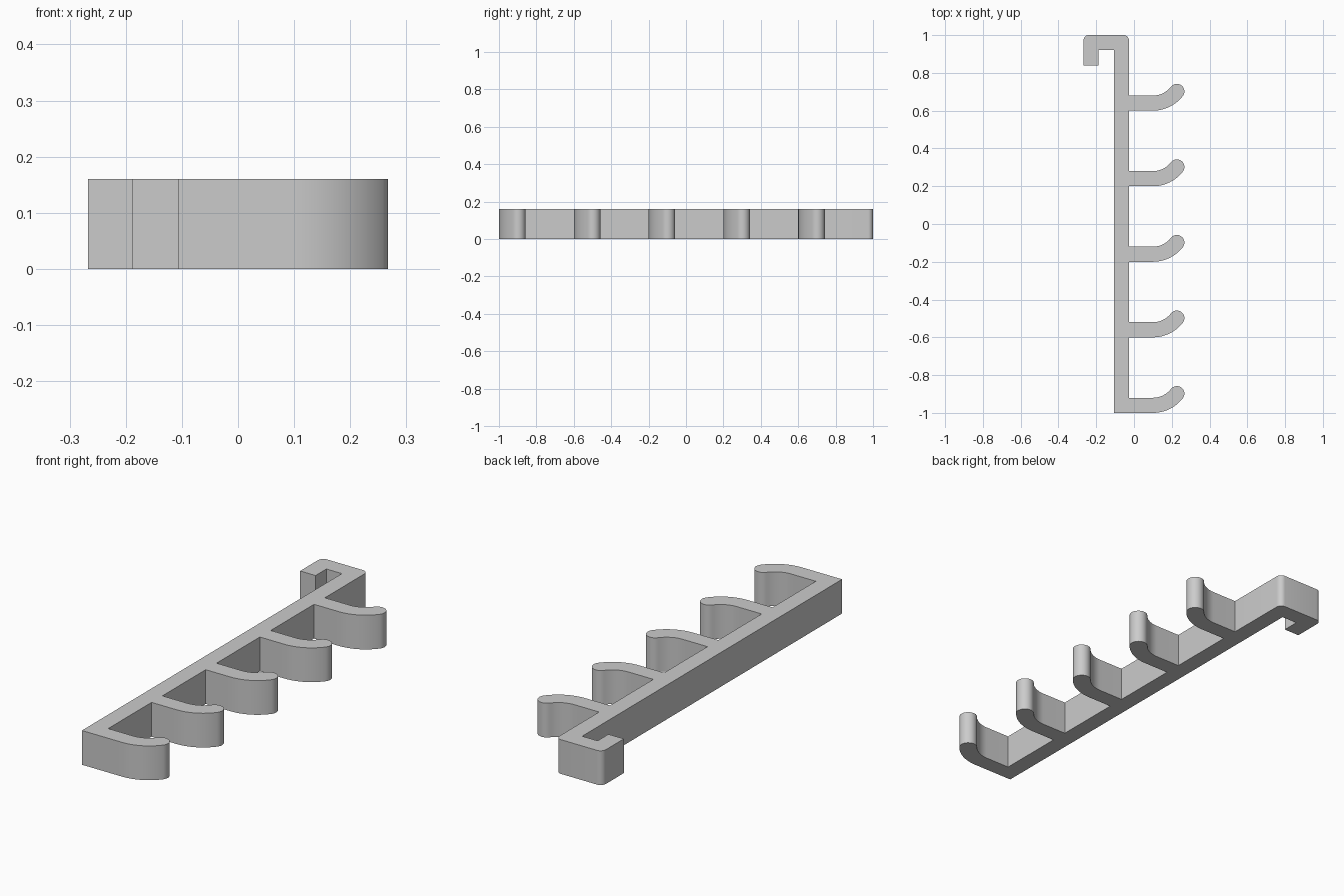
import bpy, bmesh
from math import sin, cos, pi, asin, radians

cube = bpy.data.objects.get("Cube")
if cube:
    bpy.data.objects.remove(cube)

HEIGHT = 0.16
THICK = 0.08
LEFT, RIGHT = -0.107, -0.027      # sides of the spine
HOOK_LEFT = -0.267                # outer side of the hanging lip
ROUND = 0.027                     # outer corner radius
PITCH = 0.4                       # spacing of the arms

grey = bpy.data.materials.new("plain grey")
grey.use_nodes = True
colour = (0.6, 0.6, 0.6, 1)
grey.diffuse_color = colour
grey.node_tree.nodes["Principled BSDF"].inputs["Base Color"].default_value = colour


def arc(cx, cy, radius, start, end, steps):
    """Points along an arc, angles in radians."""
    angles = [start + (end - start) * i / steps for i in range(steps + 1)]
    return [(cx + radius * cos(a), cy + radius * sin(a)) for a in angles]


def arm(base):
    """Outline of one curled arm, from its lower root to its upper root."""
    bend_x, tip_x, rise = 0.1, 0.227, 0.062
    run = tip_x - bend_x
    radius = (run ** 2 + rise ** 2) / (2 * rise)
    sweep = asin(run / radius)
    half = THICK / 2
    mid = base + half
    centre = mid + radius
    down = -pi / 2
    lower = arc(bend_x, centre, radius + half, down, down + sweep, 12)
    tip = arc(tip_x, mid + rise, half, down + sweep, pi / 2 + sweep, 16)
    upper = arc(bend_x, centre, radius - half, down + sweep, down, 12)
    return [(RIGHT, base)] + lower + tip[1:-1] + upper + [(RIGHT, base + THICK)]


# Outline: spine with five arms, then the hanging lip at the back
outline = [(LEFT, -1)]
for i in range(5):
    points = arm(-1 + i * PITCH)
    outline += points[1:] if i == 0 else points
outline += arc(RIGHT - ROUND, 1 - ROUND, ROUND, 0, pi / 2, 8)
outline += arc(HOOK_LEFT + ROUND, 1 - ROUND, ROUND, pi / 2, pi, 8)
lip_right = HOOK_LEFT + THICK
outline += [(HOOK_LEFT, 0.84), (lip_right, 0.84),
            (lip_right, 1 - THICK), (LEFT, 1 - THICK)]

# Extrude the outline to a solid
bm = bmesh.new()
face = bm.faces.new([bm.verts.new((x, y, 0)) for x, y in outline])
top = bmesh.ops.extrude_face_region(bm, geom=[face], use_keep_orig=True)
moved = [g for g in top["geom"] if isinstance(g, bmesh.types.BMVert)]
bmesh.ops.translate(bm, verts=moved, vec=(0, 0, HEIGHT))
bmesh.ops.recalc_face_normals(bm, faces=bm.faces)
mesh = bpy.data.meshes.new("hook_rack")
bm.to_mesh(mesh)
bm.free()
mesh.materials.append(grey)
rack = bpy.data.objects.new("hook_rack", mesh)
bpy.context.collection.objects.link(rack)

bpy.context.view_layer.objects.active = rack
rack.select_set(True)
bpy.ops.object.shade_smooth_by_angle(angle=radians(30))
